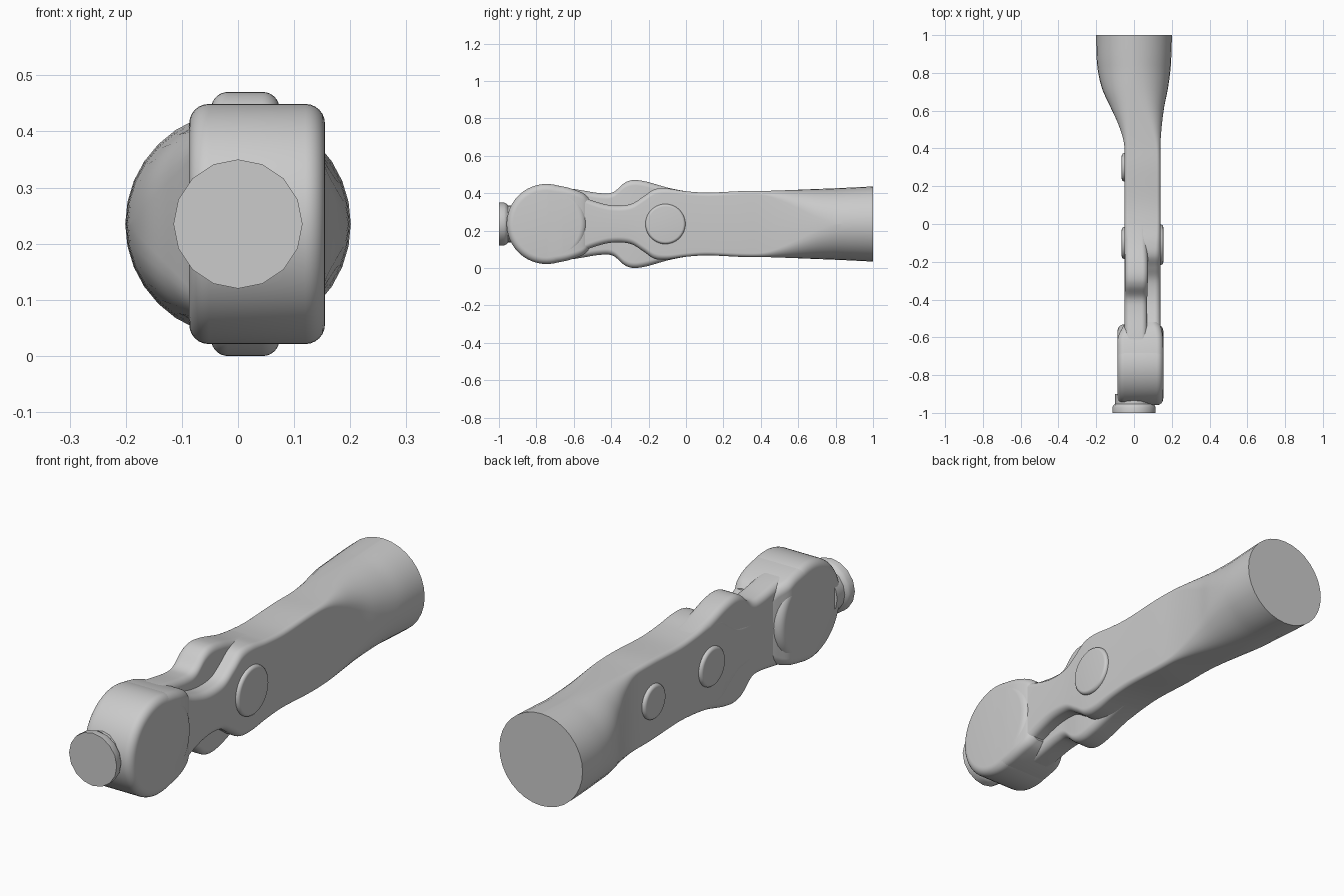
import bpy, bmesh, math
from mathutils import Matrix

cube = bpy.data.objects.get("Cube")
if cube:
    bpy.data.objects.remove(cube, do_unlink=True)

MID = 0.235  # height of the long axis

grey = bpy.data.materials.new("plain grey")
grey.use_nodes = True
grey.diffuse_color = (0.6, 0.6, 0.6, 1)
grey.node_tree.nodes["Principled BSDF"].inputs["Base Color"].default_value = (0.6, 0.6, 0.6, 1)


def finish(name, bm, angle=40):
    bmesh.ops.recalc_face_normals(bm, faces=bm.faces)
    mesh = bpy.data.meshes.new(name)
    bm.to_mesh(mesh)
    bm.free()
    mesh.materials.append(grey)
    ob = bpy.data.objects.new(name, mesh)
    bpy.context.collection.objects.link(ob)
    bpy.ops.object.select_all(action="DESELECT")
    ob.select_set(True)
    bpy.context.view_layer.objects.active = ob
    bpy.ops.object.shade_smooth_by_angle(angle=math.radians(angle))
    return ob


def smooth_path(keys, steps=6):
    """Smooth curve through the key rows."""
    out = []
    for i in range(len(keys) - 1):
        a, b = keys[max(i - 1, 0)], keys[i]
        c, d = keys[i + 1], keys[min(i + 2, len(keys) - 1)]
        for s in range(steps):
            t = s / steps
            row = []
            for p, q, r, u in zip(a, b, c, d):
                row.append(q + t / 2 * (r - p + t * (2*p - 5*q + 4*r - u + t * (3*(q - r) + u - p))))
            out.append(row)
    return out + [keys[-1]]


def section(x0, x1, half, radius, n=8):
    """Rounded rectangle in x and z."""
    cx, w = (x0 + x1) / 2, (x1 - x0) / 2
    r = min(radius, w, half)
    pts = []
    for k, (sx, sz) in enumerate([(1, 1), (-1, 1), (-1, -1), (1, -1)]):
        for i in range(n + 1):
            a = math.pi / 2 * (k + i / n)
            pts.append((cx + sx * (w - r) + r * math.cos(a), MID + sz * (half - r) + r * math.sin(a)))
    return pts


def loft(name, keys):
    """Skin rounded sections; rows are y, x0, x1, half height, corner radius."""
    bm = bmesh.new()
    rings = []
    for y, x0, x1, half, r in smooth_path(keys):
        rings.append([bm.verts.new((x, y, z)) for x, z in section(x0, x1, half, r)])
    n = len(rings[0])
    for a, b in zip(rings, rings[1:]):
        for i in range(n):
            j = (i + 1) % n
            bm.faces.new((a[i], a[j], b[j], b[i]))
    bm.faces.new(rings[0])
    bm.faces.new(rings[-1])
    bmesh.ops.remove_doubles(bm, verts=bm.verts, dist=0.0002)
    return finish(name, bm)


def turned(name, profile, centre, axis, sides=40):
    """Lathe rows of (position along axis, radius) about x or y."""
    bm = bmesh.new()
    rings = []
    for p, r in profile:
        ring = []
        for i in range(sides):
            a = 2 * math.pi * i / sides
            u, v = r * math.cos(a), MID + r * math.sin(a)
            ring.append(bm.verts.new((p, centre + u, v) if axis == "x" else (centre + u, p, v)))
        rings.append(ring)
    for a, b in zip(rings, rings[1:]):
        for i in range(sides):
            j = (i + 1) % sides
            bm.faces.new((a[i], a[j], b[j], b[i]))
    bm.faces.new(rings[0])
    bm.faces.new(rings[-1])
    return finish(name, bm)


def round_edge(face, radius, bevel, inward, n=6):
    """Quarter-round rim rows from the side of a disc to its face."""
    rows = []
    for i in range(n + 1):
        a = math.pi / 2 * i / n
        rows.append((face + inward * bevel * (1 - math.sin(a)), radius - bevel * (1 - math.cos(a))))
    return rows


# Full-length plate with a waist, swelling into the round handle
loft("handle_plate", [
    (-0.76, -0.05, 0.14, 0.2, 0.03),
    (-0.6, -0.05, 0.14, 0.165, 0.03),
    (-0.5, -0.05, 0.14, 0.125, 0.03),
    (-0.4, -0.05, 0.14, 0.1, 0.03),
    (-0.3, -0.05, 0.14, 0.105, 0.03),
    (-0.23, -0.05, 0.14, 0.145, 0.03),
    (-0.17, -0.05, 0.14, 0.185, 0.03),
    (-0.1, -0.05, 0.14, 0.19, 0.025),
    (0.0, -0.05, 0.14, 0.175, 0.02),
    (0.12, -0.05, 0.14, 0.168, 0.02),
    (0.3, -0.05, 0.14, 0.176, 0.02),
    (0.42, -0.052, 0.14, 0.177, 0.025),
    (0.52, -0.08, 0.147, 0.18, 0.06),
    (0.62, -0.125, 0.16, 0.184, 0.11),
    (0.72, -0.17, 0.18, 0.188, 0.16),
    (0.84, -0.195, 0.195, 0.193, 0.194),
    (1.0, -0.201, 0.201, 0.201, 0.201)])

# Thinner plate behind the waist, with a swell above and below
loft("swell_plate", [
    (-0.76, -0.05, 0.07, 0.205, 0.03),
    (-0.6, -0.05, 0.07, 0.187, 0.03),
    (-0.46, -0.05, 0.07, 0.165, 0.03),
    (-0.39, -0.05, 0.07, 0.17, 0.03),
    (-0.33, -0.048, 0.072, 0.219, 0.03),
    (-0.28, -0.048, 0.074, 0.235, 0.03),
    (-0.21, -0.048, 0.074, 0.226, 0.03),
    (-0.1, -0.05, 0.07, 0.195, 0.03),
    (0.0, -0.05, 0.07, 0.175, 0.03),
    (0.1, -0.05, 0.07, 0.165, 0.03)])

# Wide round head
turned("head", round_edge(0.155, 0.214, 0.035, -1)[::-1] + round_edge(-0.087, 0.214, 0.035, 1),
       -0.745, "x", 64)

# Shoulders running from the head towards the waist
loft("head_shoulder", [
    (-0.74, -0.087, 0.155, 0.213, 0.035),
    (-0.66, -0.087, 0.155, 0.201, 0.035),
    (-0.6, -0.085, 0.153, 0.185, 0.035),
    (-0.55, -0.062, 0.144, 0.165, 0.035),
    (-0.52, -0.045, 0.13, 0.14, 0.035)])

# Front plug with a flared neck
turned("front_plug", [(-1.0, 0.115), (-0.972, 0.115), (-0.962, 0.11), (-0.952, 0.1), (-0.9, 0.1)],
       0, "y", 16)

# Low round bosses on both sides
for name, y, radius, face, side in [
        ("left_boss", -0.11, 0.107, 0.155, 1),
        ("right_boss", -0.1, 0.085, -0.065, -1),
        ("right_rear_boss", 0.3, 0.075, -0.065, -1)]:
    rows = [(face - side * 0.06, radius)] + round_edge(face, radius, 0.014, -side)
    turned(name, rows, y, "x")
